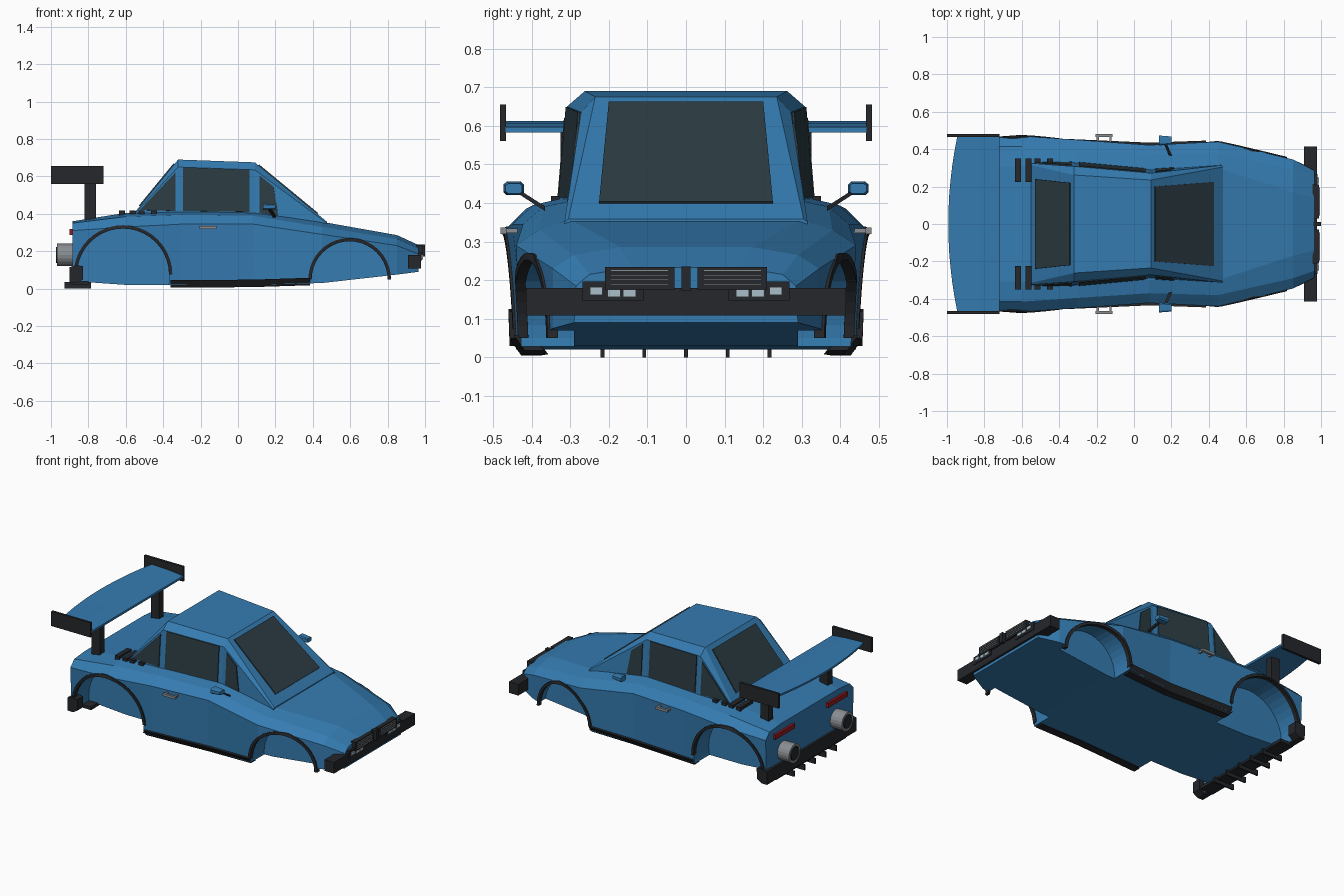
import bpy, bmesh, math
from mathutils import Vector

if "Cube" in bpy.data.objects:
    bpy.data.objects.remove(bpy.data.objects["Cube"])


def mat(name, c):
    m = bpy.data.materials.new(name)
    m.diffuse_color = (*c, 1)
    m.use_nodes = True
    m.node_tree.nodes["Principled BSDF"].inputs["Base Color"].default_value = m.diffuse_color
    return m


BLUE = mat("blue_paint", (0.035, 0.2, 0.44))
BLACK = mat("black_trim", (0.018, 0.02, 0.024))
GLASS = mat("dark_glass", (0.025, 0.045, 0.055))
GREY = mat("grey_metal", (0.25, 0.27, 0.29))
LAMP = mat("lamp", (0.4, 0.52, 0.58))
RED = mat("red_lamp", (0.3, 0.01, 0.015))


def loft(name, parts, m, mirror=False):
    """Each part is a list of rings, skinned and capped; mirror copies across y."""
    bm = bmesh.new()
    for rings in parts:
        for s in ((1, -1) if mirror else (1,)):
            vs = [[bm.verts.new((p[0], s * p[1], p[2])) for p in r] for r in rings]
            n = len(vs[0])
            for a, b in zip(vs, vs[1:]):
                for i in range(n):
                    j = (i + 1) % n
                    bm.faces.new((a[i], a[j], b[j], b[i]))
            bm.faces.new(vs[0])
            bm.faces.new(vs[-1])
    bmesh.ops.recalc_face_normals(bm, faces=bm.faces)
    me = bpy.data.meshes.new(name)
    bm.to_mesh(me)
    bm.free()
    me.materials.append(m)
    ob = bpy.data.objects.new(name, me)
    bpy.context.collection.objects.link(ob)
    return ob


def box(x0, x1, y0, y1, z0, z1):
    return [[(x, y0, z0), (x, y1, z0), (x, y1, z1), (x, y0, z1)] for x in (x0, x1)]


def plate(pts, t):
    pts = [Vector(p) for p in pts]
    n = (pts[1] - pts[0]).cross(pts[2] - pts[0]).normalized() * t
    return [[p - n for p in pts], [p + n for p in pts]]


def disc(x, y, z, r, n=20):
    return [(x, y + r * math.cos(2 * math.pi * i / n), z + r * math.sin(2 * math.pi * i / n))
            for i in range(n)]


def shell(stations):
    return [[(x, y, z) for y, z in h] + [(x, -y, z) for y, z in reversed(h)] for x, h in stations]


def lerp(a, b, t):
    return a + (b - a) * t


def side_y(stations, x, z):
    """Half width of a lofted shell at x, z."""
    x = min(max(x, stations[0][0]), stations[-1][0])
    for (xa, a), (xb, b) in zip(stations, stations[1:]):
        if x <= xb:
            t = (x - xa) / (xb - xa)
            h = [(lerp(p[0], q[0], t), lerp(p[1], q[1], t)) for p, q in zip(a, b)]
            break
    for (ya, za), (yb, zb) in zip(h, h[1:]):
        if z <= zb:
            return lerp(ya, yb, max(0, (z - za) / max(zb - za, 1e-6)))
    return h[-1][0]


# Lower body: half sections from sill to bonnet edge
BODY = [
    (-0.885, [(0.44, 0.04), (0.45, 0.31), (0.41, 0.35), (0.30, 0.36)]),
    (-0.60, [(0.455, 0.02), (0.47, 0.33), (0.415, 0.385), (0.31, 0.405)]),
    (-0.30, [(0.435, 0.02), (0.45, 0.345), (0.395, 0.395), (0.32, 0.412)]),
    (0.08, [(0.415, 0.02), (0.422, 0.345), (0.37, 0.39), (0.30, 0.405)]),
    (0.45, [(0.43, 0.03), (0.44, 0.29), (0.38, 0.33), (0.30, 0.357)]),
    (0.85, [(0.345, 0.075), (0.345, 0.23), (0.29, 0.265), (0.17, 0.286)]),
    (0.965, [(0.29, 0.09), (0.285, 0.185), (0.25, 0.215), (0.14, 0.233)]),
]
body = loft("body_shell", [shell(BODY)], BLUE)

# Wheel wells cut into the body, with dark arch trims
arch_parts = []
for cx, cz, r in ((-0.615, 0.075, 0.25), (0.597, 0.05, 0.207)):
    for s in (1, -1):
        bpy.ops.mesh.primitive_cylinder_add(vertices=40, radius=r, depth=0.3,
                                            location=(cx, s * 0.44, cz), rotation=(math.pi / 2, 0, 0))
        cut = bpy.context.object
        cut.data.materials.append(BLUE)
        md = body.modifiers.new("well", 'BOOLEAN')
        md.operation, md.solver, md.object = 'DIFFERENCE', 'EXACT', cut
        bpy.context.view_layer.objects.active = body
        bpy.ops.object.modifier_apply(modifier="well")
        bpy.data.objects.remove(cut)
    rings = []
    for i in range(21):
        a = math.pi * i / 20
        ring = []
        for rr, dy in ((r - 0.004, -0.02), (r - 0.004, 0.007), (r + 0.014, 0.007), (r + 0.014, -0.02)):
            x, z = cx + rr * math.cos(a), cz + rr * math.sin(a)
            ring.append((x, side_y(BODY, x, z) + dy, z))
        rings.append(ring)
    arch_parts.append(rings)
loft("wheel_arch_trim", arch_parts, BLACK, True)

# Cabin
CABIN = [
    (-0.55, [(0.325, 0.36), (0.325, 0.403), (0.315, 0.41)]),
    (-0.32, [(0.332, 0.36), (0.308, 0.65), (0.262, 0.69)]),
    (0.09, [(0.292, 0.36), (0.272, 0.635), (0.235, 0.675)]),
    (0.475, [(0.315, 0.32), (0.315, 0.35), (0.305, 0.358)]),
]
loft("cabin", [shell(CABIN)], BLUE)

# Windows
side = [[(-0.525, 0.42), (-0.335, 0.62), (-0.335, 0.415)],
        [(-0.295, 0.415), (-0.295, 0.648), (0.06, 0.635), (0.06, 0.41)],
        [(0.115, 0.405), (0.115, 0.605), (0.19, 0.545), (0.215, 0.39)]]
loft("side_windows", [plate([(x, side_y(CABIN, x, z), z) for x, z in w], 0.006) for w in side],
     GLASS, True)


def glass(x0, w0, x1, w1, za, xa, zb, xb):
    f = lambda x: lerp(za, zb, (x - xa) / (xb - xa))
    return plate([(x0, -w0, f(x0)), (x1, -w1, f(x1)), (x1, w1, f(x1)), (x0, w0, f(x0))], 0.006)


loft("windscreen", [glass(0.11, 0.2, 0.425, 0.225, 0.675, 0.09, 0.358, 0.475)], GLASS)
loft("rear_window", [glass(-0.525, 0.24, -0.34, 0.22, 0.41, -0.55, 0.69, -0.32)], GLASS)

# Side skirts, tapered in section
loft("side_skirts", [[[(x, w - 0.06, z), (x, w - 0.01, z), (x, w + 0.018, z + 0.04), (x, w - 0.03, z + 0.04)]
                      for x, w, z in ((-0.36, 0.437, 0.005), (0.08, 0.417, 0.008), (0.385, 0.428, 0.018))]],
     BLACK, True)

# Front bumper, grilles and lamps
loft("front_bumper", [box(0.91, 0.978, -0.415, 0.415, 0.108, 0.18)], BLACK)
loft("headlamp_housing", [box(0.93, 0.982, 0.11, 0.268, 0.147, 0.196)], BLACK, True)
loft("headlamps", [box(0.97, 0.988, a, a + 0.033, z, z + 0.02)
                   for a, z in ((0.13, 0.157), (0.17, 0.157), (0.216, 0.162))], LAMP, True)
loft("grille", [box(0.955, 0.99, 0.03, 0.21, 0.175, 0.234)], BLACK, True)
loft("grille_slats", [box(0.98, 0.994, 0.045, 0.195, z, z + 0.004)
                      for z in (0.187, 0.199, 0.211, 0.223)], GREY, True)
loft("grille_divider", [box(0.955, 1.0, -0.012, 0.012, 0.172, 0.235)], BLACK)

# Rear bumper, corner guards and diffuser fins
loft("rear_bumper", [box(-0.9, -0.868, -0.44, 0.44, 0.03, 0.115)], BLACK)
loft("rear_corner_guards", [[[(x, 0.4, z0), (x, 0.457, z0), (x, 0.46, z1), (x, 0.4, z1)]
                             for x, z0, z1 in ((-0.9, 0.03, 0.115), (-0.86, 0.03, 0.125),
                                               (-0.828, 0.05, 0.12))]], BLACK, True)
loft("diffuser", [box(-0.895, -0.8, -0.36, 0.36, 0.022, 0.042)]
     + [box(-0.928, -0.785, y - 0.005, y + 0.005, 0.0, 0.035)
        for y in (-0.216, -0.108, 0, 0.108, 0.216)], BLACK)

# Exhausts and tail lamps
loft("exhausts", [[disc(-0.87, 0.27, 0.18, 0.06), disc(-0.968, 0.27, 0.18, 0.06),
                   disc(-0.968, 0.27, 0.18, 0.045), disc(-0.93, 0.27, 0.18, 0.045)]], GREY, True)
loft("exhaust_cores", [[disc(-0.925, 0.27, 0.18, 0.045), disc(-0.972, 0.27, 0.18, 0.042)]], BLACK, True)
loft("tail_lamps", [box(-0.9, -0.87, 0.17, 0.37, 0.288, 0.318)], RED, True)

# Rear wing: blade bowed backwards, end plates and struts
blade = []
for i in range(13):
    y = -0.468 + 0.936 * i / 12
    back = -0.945 - 0.048 * (1 - (y / 0.468) ** 2)
    blade.append([(-0.72, y, 0.583), (-0.72, y, 0.597), (-0.82, y, 0.607),
                  (back, y, 0.612), (back, y, 0.6), (-0.82, y, 0.59)])
loft("wing_blade", [blade], BLUE)
loft("wing_end_plates", [box(-1.0, -0.72, 0.466, 0.482, 0.56, 0.655)], BLACK, True)
loft("wing_struts", [box(-0.82, -0.76, 0.28, 0.325, 0.35, 0.595)], BLACK, True)

# Deck vents
loft("deck_vents", [box(x - 0.016, x + 0.016, 0.225, 0.35, 0.38, 0.418)
                    for x in (-0.62, -0.565, -0.515, -0.45)], BLACK, True)

# Door mirrors and handles
loft("mirror_housings", [[[(0.135, y, z) for y, z in ((0.42, 0.428), (0.428, 0.42), (0.465, 0.42), (0.473, 0.428),
                                                     (0.473, 0.448), (0.465, 0.455), (0.428, 0.455), (0.42, 0.448))],
                          [(0.2, y, z) for y, z in ((0.425, 0.428), (0.43, 0.424), (0.46, 0.424), (0.468, 0.43),
                                                   (0.468, 0.446), (0.46, 0.45), (0.43, 0.45), (0.425, 0.446))]]],
     BLUE, True)
loft("mirror_arms", [[[(x - 0.008, y, z - 0.006), (x + 0.008, y, z - 0.006), (x + 0.008, y, z + 0.006),
                       (x - 0.008, y, z + 0.006)] for x, y, z in ((0.195, 0.365, 0.385), (0.165, 0.435, 0.43))]],
     BLACK, True)
loft("door_handles", [box(-0.205, -0.115, 0.465, 0.48, 0.32, 0.336),
                      box(-0.2, -0.188, 0.43, 0.466, 0.322, 0.334),
                      box(-0.132, -0.12, 0.43, 0.466, 0.322, 0.334)], GREY, True)
